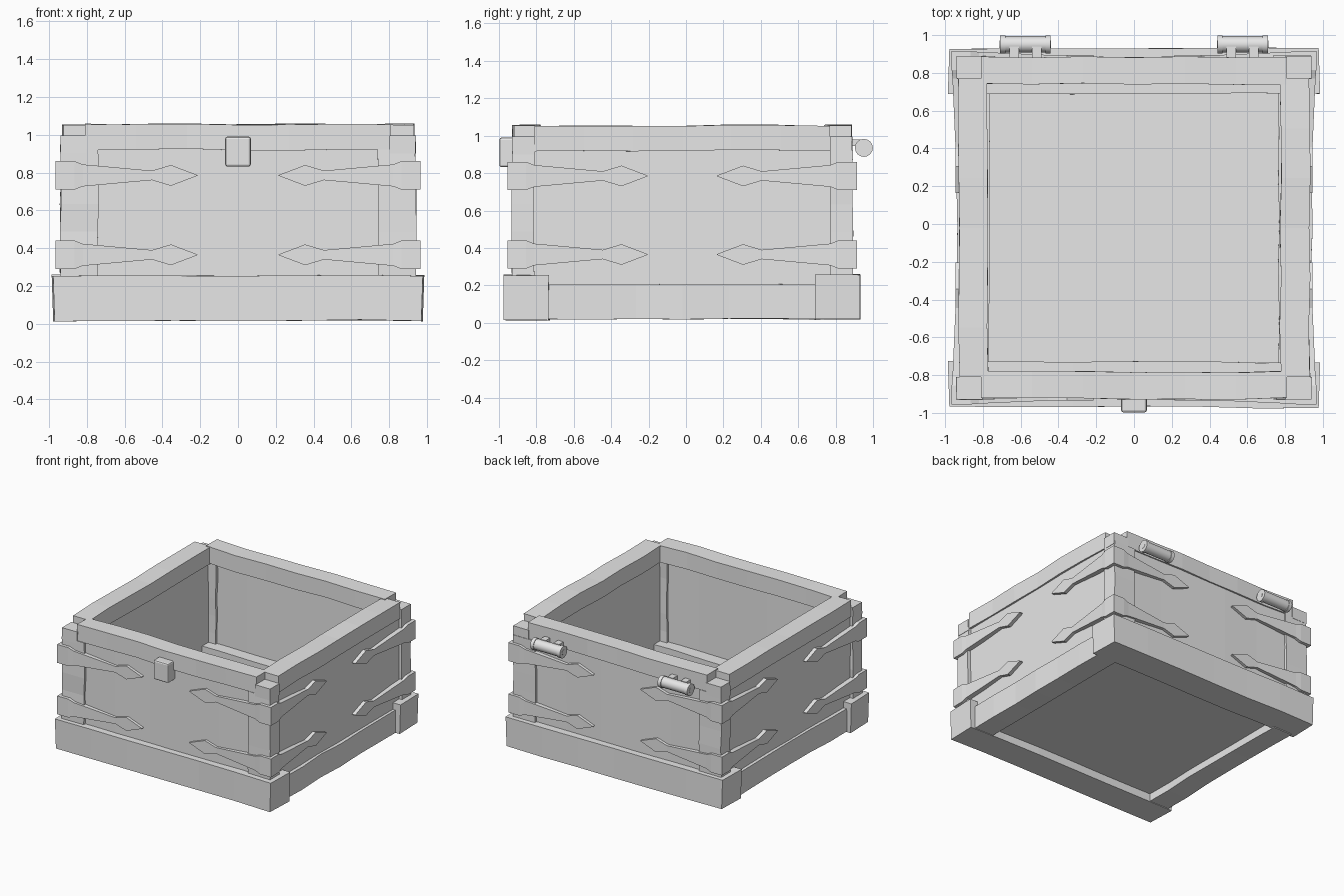
import bpy, bmesh, random
from math import radians
from mathutils import Matrix, Vector

random.seed(7)
cube = bpy.data.objects.get("Cube")
if cube:
    bpy.data.objects.remove(cube, do_unlink=True)

grey = bpy.data.materials.new("plain grey")
grey.use_nodes = True
grey.diffuse_color = (0.8, 0.8, 0.8, 1)
grey.node_tree.nodes["Principled BSDF"].inputs["Base Color"].default_value = (0.8, 0.8, 0.8, 1)

MID_Y = -0.02  # the box sits slightly forward of the origin


def finish(name, bm):
    bmesh.ops.recalc_face_normals(bm, faces=bm.faces)
    mesh = bpy.data.meshes.new(name)
    bm.to_mesh(mesh)
    bm.free()
    mesh.materials.append(grey)
    obj = bpy.data.objects.new(name, mesh)
    bpy.context.collection.objects.link(obj)
    return obj


def skin(name, rings):
    """Bridge a row of equal rings and cap both ends."""
    bm = bmesh.new()
    rows = [[bm.verts.new(p) for p in ring] for ring in rings]
    n = len(rows[0])
    for a, b in zip(rows, rows[1:]):
        for i in range(n):
            j = (i + 1) % n
            bm.faces.new((a[i], a[j], b[j], b[i]))
    bm.faces.new(rows[0])
    bm.faces.new(rows[-1])
    return finish(name, bm)


def plank(name, lo, hi, axis=0, cuts=5, wobble=0.005):
    """Hand-hewn board running along one axis."""
    lo, hi = Vector(lo), Vector(hi)
    u, v = [k for k in range(3) if k != axis]
    rings = []
    for s in range(cuts + 1):
        ring = []
        du, dv = (random.uniform(-wobble, wobble) for _ in range(2))
        for cu, cv in ((0, 0), (1, 0), (1, 1), (0, 1)):
            p = Vector()
            p[axis] = lo[axis] + (hi[axis] - lo[axis]) * s / cuts
            p[u] = (hi if cu else lo)[u] + du + random.uniform(-wobble, wobble) / 3
            p[v] = (hi if cv else lo)[v] + dv + random.uniform(-wobble, wobble) / 3
            ring.append(p)
        rings.append(ring)
    return skin(name, rings)


def span(side, inner, outer, mid=0.0):
    return sorted((mid + side * inner, mid + side * outer))


# Floor
plank("floor", (-0.8, -0.8, 0.08), (0.8, 0.76, 0.13), cuts=1, wobble=0)

for side, label in ((-1, "front"), (1, "back")):
    # Base beam, flared at its upper ends
    y0, y1 = span(side, 0.71, 0.95, MID_Y)
    beam = plank(label + "_base_beam", (-0.97, y0, 0.018), (0.97, y1, 0.257), cuts=6)
    for v in beam.data.vertices:
        if abs(v.co.x) > 0.9:
            if v.co.z > 0.15:
                v.co.x *= 1.008
            if abs(v.co.y - MID_Y) < 0.8:
                v.co.x *= 1.008
    # Wall and top rail
    y0, y1 = span(side, 0.81, 0.892, MID_Y)
    plank(label + "_wall", (-0.78, y0, 0.2), (0.78, y1, 0.94), wobble=0.002)
    y0, y1 = span(side, 0.762, 0.905, MID_Y)
    plank(label + "_rail", (-0.81, y0, 0.92), (0.81, y1, 1.055), cuts=6)

for side, label in ((-1, "right"), (1, "left")):
    # Base beam between the front and back beams
    x0, x1 = span(side, 0.765, 0.94)
    plank(label + "_base_beam", (x0, -0.76, 0.02), (x1, 0.72, 0.205), axis=1, cuts=6)
    x0, x1 = span(side, 0.805, 0.915)
    plank(label + "_wall", (x0, -0.82, 0.18), (x1, 0.78, 0.94), axis=1, wobble=0.002)
    x0, x1 = span(side, 0.775, 0.928)
    plank(label + "_rail", (x0, -0.81, 0.92), (x1, 0.77, 1.055), axis=1, cuts=6)

# Strap outline: distance from the corner, half height, set-back from corner face
STRAP = ((0.1, 0.075, 0), (0.145, 0.058, 0.004), (0.51, 0.025, 0.02),
         (0.61, 0.055, 0.02), (0.75, 0.002, 0.02))
THICK = 0.04


def strap(name, sx, sy, z):
    """Metal band bent round a corner, with a leaf tip on each leg."""
    def ring(outer, inner, h):
        pts = ((outer, h), (outer, -h), (inner, -h), (inner, h))
        return [(sx * (0.965 - p[0]), MID_Y + sy * (0.935 - p[1]), z + dz) for p, dz in pts]

    rings = [ring((d, a), (d + THICK, max(a, THICK)), h) for a, h, d in reversed(STRAP)]
    rings.append(ring((0, 0), (THICK, THICK), 0.075))
    rings += [ring((a, d), (max(a, THICK), d + THICK), h) for a, h, d in STRAP]
    skin(name, rings)


for sx, xl in ((-1, "right"), (1, "left")):
    for sy, yl in ((-1, "front"), (1, "back")):
        corner = yl + "_" + xl
        y0, y1 = span(sy, 0.79, 0.91, MID_Y)
        # Corner post, notched under the rail
        x0, x1 = span(sx, 0.74, 0.94)
        plank(corner + "_post", (x0, y0, 0.2), (x1, y1, 0.922), axis=2, wobble=0.004)
        x0, x1 = span(sx, 0.8, 0.938)
        plank(corner + "_post_top", (x0, y0, 0.9), (x1, y1, 0.995), axis=2, cuts=1, wobble=0.003)
        for z, zl in ((0.365, "lower"), (0.785, "upper")):
            strap(f"{corner}_{zl}_strap", sx, sy, z)

# Latch with rounded edges
latch = plank("latch", (-0.068, -0.998, 0.832), (0.068, -0.9, 0.99), axis=2, cuts=1, wobble=0)
bevel = latch.modifiers.new("soft edges", "BEVEL")
bevel.width = 0.012
bevel.segments = 2


def barrel(name, x, y, z, radius, length):
    bm = bmesh.new()
    turn = Matrix.Translation((x, y, z)) @ Matrix.Rotation(radians(90), 4, "Y")
    bmesh.ops.create_cone(bm, cap_ends=True, segments=16, radius1=radius, radius2=radius,
                          depth=length, matrix=turn)
    obj = finish(name, bm)
    bpy.ops.object.select_all(action="DESELECT")
    obj.select_set(True)
    bpy.context.view_layer.objects.active = obj
    bpy.ops.object.shade_smooth_by_angle(angle=radians(35))


# Hinges: barrel, end collar, pin and two small lugs
for x, label in ((-0.575, "right"), (0.575, "left")):
    barrel(label + "_hinge_barrel", x, 0.951, 0.935, 0.043, 0.25)
    for s in (-1, 1):
        barrel(f"{label}_hinge_collar_{s}", x + s * 0.12, 0.951, 0.935, 0.048, 0.028)
        barrel(f"{label}_hinge_pin_{s}", x + s * 0.13, 0.951, 0.935, 0.02, 0.012)
        lug = x + s * 0.06
        plank(f"{label}_hinge_lug_{s}", (lug - 0.025, 0.87, 0.945), (lug + 0.025, 0.94, 0.98),
              cuts=1, wobble=0)
